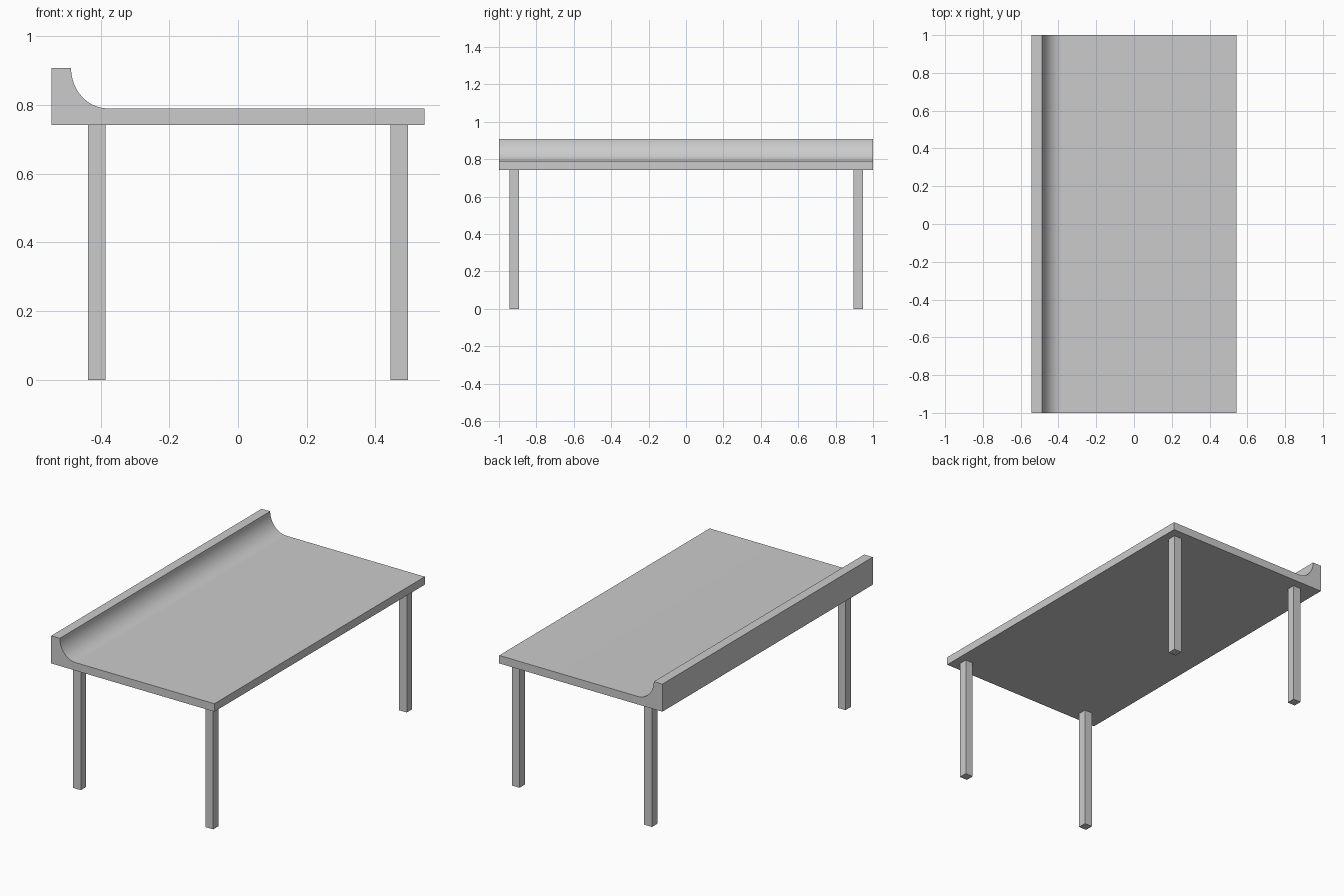
import bpy, bmesh, math

if "Cube" in bpy.data.objects:
    bpy.data.objects.remove(bpy.data.objects["Cube"])

# Tabletop with coved upstand: one cross-section (x, z) extruded along y
LEFT, RIGHT, BOTTOM, TOP, RIM = -0.543, 0.543, 0.742, 0.79, 0.908
COVE_RX, COVE_X = 0.107, -0.379
SEGMENTS = 16

profile = [(LEFT, RIM), (LEFT, BOTTOM), (RIGHT, BOTTOM), (RIGHT, TOP)]
for i in range(SEGMENTS + 1):
    a = -math.pi / 2 - i / SEGMENTS * math.pi / 2
    profile.append((COVE_X + COVE_RX * math.cos(a), RIM + (RIM - TOP) * math.sin(a)))

bm = bmesh.new()
face = bm.faces.new([bm.verts.new((x, -1, z)) for x, z in profile])
result = bmesh.ops.extrude_face_region(bm, geom=[face])
moved = [v for v in result["geom"] if isinstance(v, bmesh.types.BMVert)]
bmesh.ops.translate(bm, verts=moved, vec=(0, 2, 0))
bmesh.ops.recalc_face_normals(bm, faces=bm.faces)
mesh = bpy.data.meshes.new("tabletop_with_upstand")
bm.to_mesh(mesh)
bm.free()
top = bpy.data.objects.new("tabletop_with_upstand", mesh)
bpy.context.collection.objects.link(top)
bpy.context.view_layer.objects.active = top
top.select_set(True)
bpy.ops.object.shade_smooth_by_angle(angle=math.radians(30))

# Four square legs
for side, x in (("left", -0.411), ("right", 0.47)):
    for end, y in (("front", -0.918), ("back", 0.922)):
        bpy.ops.mesh.primitive_cube_add(size=1, location=(x, y, BOTTOM / 2))
        leg = bpy.context.object
        leg.name = f"{end}_{side}_leg"
        leg.scale = (0.051, 0.051, BOTTOM)
